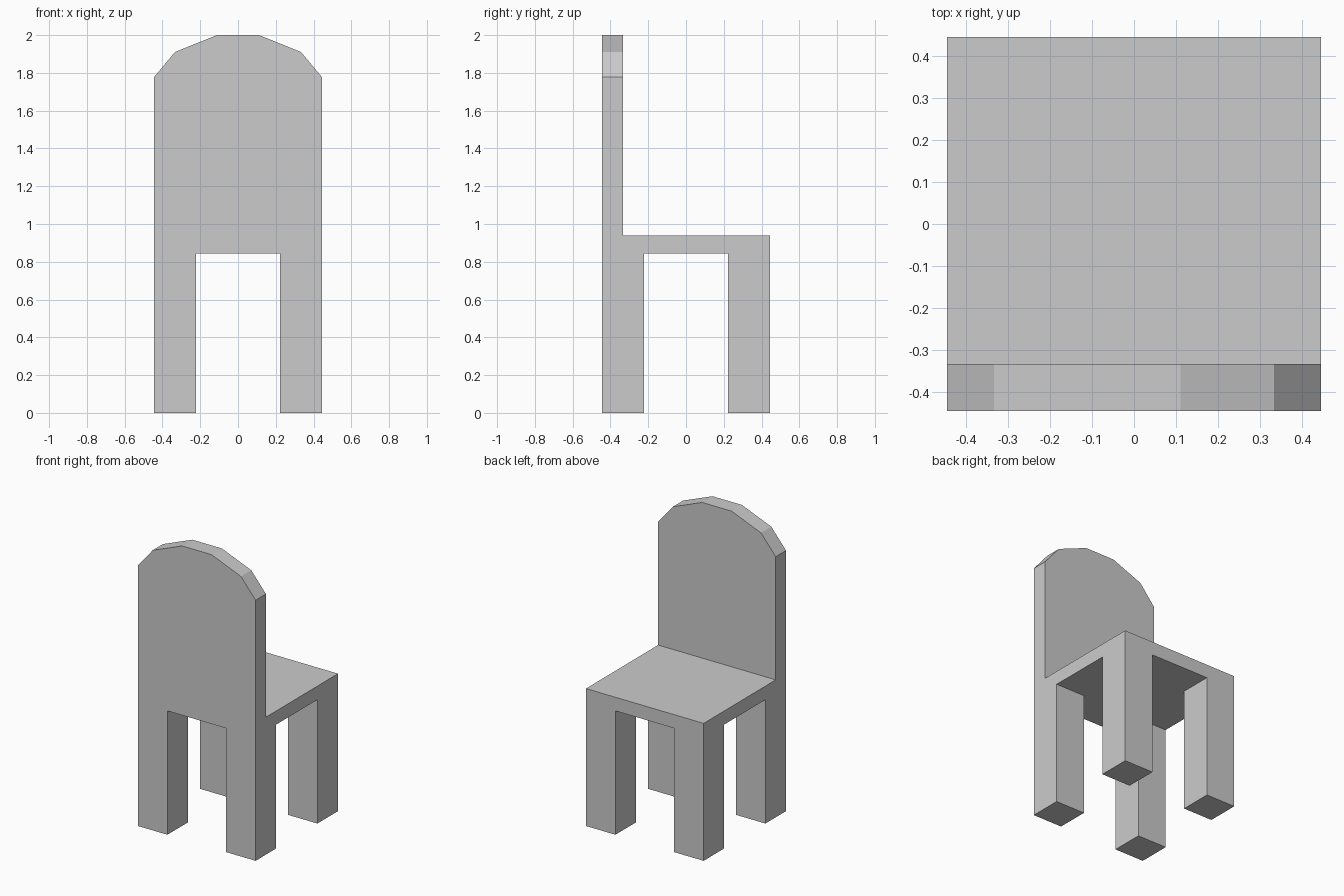
import bpy
import bmesh
from mathutils import Matrix, Vector

cube = bpy.data.objects.get("Cube")
if cube:
    bpy.data.objects.remove(cube, do_unlink=True)

HALF = 0.444         # half of the seat's width and depth
LEG_IN = 0.222       # inner side of each leg
BACK_IN = -0.333     # seat-side face of the backrest
LEG_TOP = 0.845
SEAT_TOP = 0.938

grey = bpy.data.materials.new("light_grey")
grey.use_nodes = True
colour = (0.6, 0.6, 0.6, 1)
grey.diffuse_color = colour
grey.node_tree.nodes["Principled BSDF"].inputs["Base Color"].default_value = colour


def box(low, high):
    bm = bmesh.new()
    low, high = Vector(low), Vector(high)
    size = Matrix.Diagonal((high - low).to_4d())
    bmesh.ops.create_cube(bm, size=1, matrix=Matrix.Translation((low + high) / 2) @ size)
    return bm


def drop_hidden(bm, rule):
    """Remove faces covered by a neighbouring part."""
    bm.normal_update()
    hidden = [f for f in bm.faces if rule(f.normal, f.calc_center_median())]
    bmesh.ops.delete(bm, geom=hidden, context="FACES")


def finish(bm, name):
    mesh = bpy.data.meshes.new(name)
    bm.to_mesh(mesh)
    bm.free()
    mesh.materials.append(grey)
    obj = bpy.data.objects.new(name, mesh)
    bpy.context.collection.objects.link(obj)


# Four square legs, open where they meet the seat
for side, sx in (("right", -1), ("left", 1)):
    for end, sy in (("front", -1), ("back", 1)):
        xs = sorted((sx * LEG_IN, sx * HALF))
        ys = sorted((sy * LEG_IN, sy * HALF))
        leg = box((xs[0], ys[0], 0), (xs[1], ys[1], LEG_TOP))
        drop_hidden(leg, lambda n, c: n.z > 0.5)
        finish(leg, f"{end}_{side}_leg")

# Seat slab, open over the legs and under the backrest
seat = box((-HALF, -HALF, LEG_TOP), (HALF, HALF, SEAT_TOP))
cuts = [((LEG_IN, 0, 0), (1, 0, 0)), ((-LEG_IN, 0, 0), (1, 0, 0)),
        ((0, LEG_IN, 0), (0, 1, 0)), ((0, -LEG_IN, 0), (0, 1, 0)),
        ((0, BACK_IN, 0), (0, 1, 0))]
for point, normal in cuts:
    bmesh.ops.bisect_plane(seat, geom=seat.verts[:] + seat.edges[:] + seat.faces[:],
                           plane_co=point, plane_no=normal)
drop_hidden(seat, lambda n, c: (n.z > 0.5 and c.y < BACK_IN)
            or (n.z < -0.5 and abs(c.x) > LEG_IN and abs(c.y) > LEG_IN))
finish(seat, "seat")

# Backrest with a faceted arched top, extruded from its half outline
half = [(HALF, SEAT_TOP), (HALF, 1.778), (0.333, 1.911), (0.111, 2.0)]
outline = half + [(-x, z) for x, z in reversed(half)]
back = bmesh.new()
panel = back.faces.new([back.verts.new((x, -HALF, z)) for x, z in outline])
extruded = bmesh.ops.extrude_face_region(back, geom=[panel], use_keep_orig=True)
moved = [g for g in extruded["geom"] if isinstance(g, bmesh.types.BMVert)]
bmesh.ops.translate(back, vec=(0, BACK_IN + HALF, 0), verts=moved)
bmesh.ops.recalc_face_normals(back, faces=back.faces[:])
drop_hidden(back, lambda n, c: n.z < -0.5)
finish(back, "backrest")
